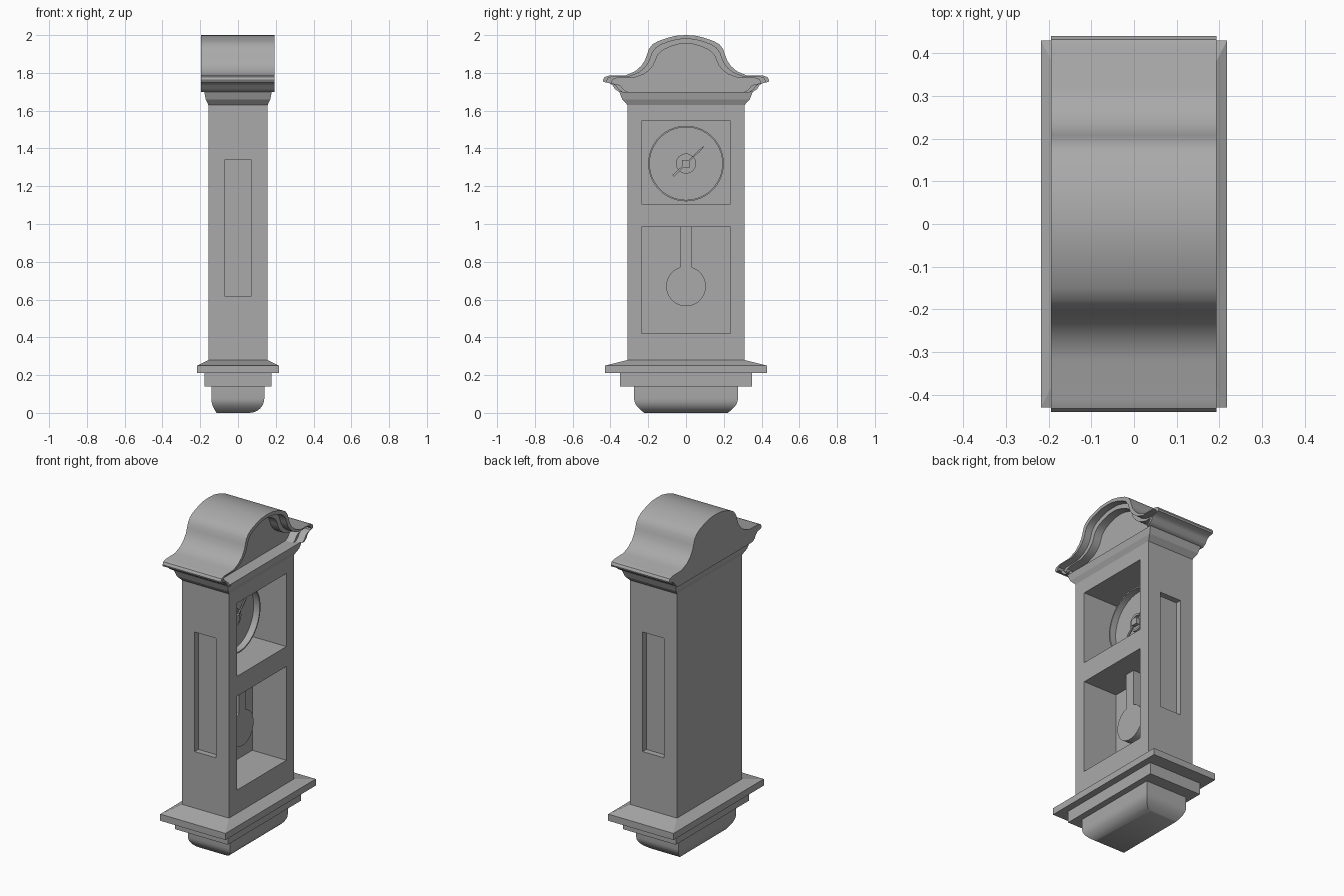
import bpy, bmesh, math
from mathutils import Matrix, Vector

cube = bpy.data.objects.get("Cube")
if cube:
    bpy.data.objects.remove(cube, do_unlink=True)

grey = bpy.data.materials.new("plain grey")
grey.use_nodes = True
COLOR = (0.4, 0.4, 0.4, 1)
grey.diffuse_color = COLOR
grey.node_tree.nodes["Principled BSDF"].inputs["Base Color"].default_value = COLOR


def finish(bm, name, smooth=None):
    """Turn a bmesh into a named object, optionally smooth by angle."""
    bmesh.ops.recalc_face_normals(bm, faces=bm.faces)
    mesh = bpy.data.meshes.new(name)
    bm.to_mesh(mesh)
    bm.free()
    mesh.materials.append(grey)
    ob = bpy.data.objects.new(name, mesh)
    bpy.context.collection.objects.link(ob)
    bpy.ops.object.select_all(action='DESELECT')
    ob.select_set(True)
    bpy.context.view_layer.objects.active = ob
    if smooth:
        bpy.ops.object.shade_smooth_by_angle(angle=math.radians(smooth))
    return ob


def bridge(bm, a, b, closed=True):
    n = len(a)
    for i in range(n if closed else n - 1):
        j = (i + 1) % n
        bm.faces.new((a[i], a[j], b[j], b[i]))


def loft(name, rings, smooth=None):
    """Stack of rectangles, each (x_min, x_max, half_y, z)."""
    bm = bmesh.new()
    loops = [[bm.verts.new(p) for p in ((a, -y, z), (b, -y, z), (b, y, z), (a, y, z))]
             for a, b, y, z in rings]
    for a, b in zip(loops, loops[1:]):
        bridge(bm, a, b)
    bm.faces.new(loops[0])
    bm.faces.new(loops[-1])
    return finish(bm, name, smooth)


def box(name, x0, x1, y0, y1, z0, z1):
    bm = bmesh.new()
    size = Vector((x1 - x0, y1 - y0, z1 - z0))
    mid = Vector((x0 + x1, y0 + y1, z0 + z1)) / 2
    bmesh.ops.create_cube(bm, size=1, matrix=Matrix.Translation(mid) @ Matrix.Diagonal(size).to_4x4())
    return finish(bm, name)


def turned(name, profile, z, segments=64):
    """Disc turned about the x axis from (radius, x) pairs; both ends capped."""
    bm = bmesh.new()
    loops = [[bm.verts.new((x, r * math.cos(2 * math.pi * i / segments),
                            z + r * math.sin(2 * math.pi * i / segments)))
              for i in range(segments)] for r, x in profile]
    for a, b in zip(loops, loops[1:]):
        bridge(bm, a, b)
    bm.faces.new(loops[0])
    bm.faces.new(loops[-1])
    return finish(bm, name, 30)


def plate(name, outline, x0, x1, smooth=None):
    """Outline of (y, z) points extruded along x."""
    bm = bmesh.new()
    a, b = [[bm.verts.new((x, y, z)) for y, z in outline] for x in (x0, x1)]
    bridge(bm, a, b)
    bm.faces.new(a)
    bm.faces.new(b)
    return finish(bm, name, smooth)


# Case with two deep front openings and a shallow panel in each side
HX, HY = 0.157, 0.31
BACK = -0.07
case = box("case", -HX, HX, -HY, HY, 0.28, 1.63)
cutters = [box("dial_opening", BACK, 0.3, -0.236, 0.236, 1.105, 1.545),
           box("pendulum_opening", BACK, 0.3, -0.236, 0.236, 0.42, 0.985)]
for s in (-1, 1):
    y0, y1 = sorted((s * (HY - 0.035), s * 0.4))
    cutters.append(box("side_panel_cutter", -0.072, 0.072, y0, y1, 0.62, 1.34))
for cutter in cutters:
    cutter.hide_render = True
    mod = case.modifiers.new("cut", 'BOOLEAN')
    mod.operation = 'DIFFERENCE'
    mod.solver = 'EXACT'
    mod.object = cutter
    bpy.context.view_layer.objects.active = case
    bpy.ops.object.modifier_apply(modifier=mod.name)
    bpy.data.objects.remove(cutter, do_unlink=True)


def tier(scale, z):
    return (-HX * scale, HX * scale, HY * scale, z)


# Mouldings above and below the case
loft("neck_moulding", [tier(1, 1.63), tier(1.09, 1.66), tier(1.14, 1.7)])
loft("base_slab", [tier(1.385, 0.21), tier(1.385, 0.25), tier(1, 0.28)])
loft("base_step", [tier(1.125, 0.14), tier(1.125, 0.21)])

# Foot: rounded at the front, gently curved in at the back and ends
foot = [(-0.141, 0.139, 0.275, 0.14)]
for i in range(9):
    t = i / 8 * math.pi / 2
    drop, pull = math.sin(t), 1 - math.cos(t)
    foot.append((-0.141 + 0.028 * drop ** 2, 0.139 - 0.08 * pull,
                 0.275 - 0.055 * drop ** 2, 0.075 * (1 - drop)))
loft("foot", foot, 35)

# Hood: arched outline with a stepped, recessed front
HOOD_Z, TOP = 1.7, 2.0
half = [(0, 2.0), (0.05, 1.997), (0.1, 1.985), (0.15, 1.967), (0.178, 1.95), (0.197, 1.925),
        (0.207, 1.895), (0.218, 1.865), (0.238, 1.836), (0.27, 1.808), (0.32, 1.787),
        (0.41, 1.785), (0.432, 1.777), (0.44, 1.762), (0.437, 1.752), (0.405, 1.746),
        (0.388, 1.734), (0.376, 1.714), (0.355, 1.7)]


def hood_path(inset):
    pts = [(y - inset * min(1, y / 0.17),
            HOOD_Z + (z - HOOD_Z) * (1 - inset / (TOP - HOOD_Z))) for y, z in half]
    return pts[::-1] + [(-y, z) for y, z in pts[1:]]


bm = bmesh.new()
section = [(0, -0.195), (0, 0.193), (0.02, 0.193), (0.02, 0.15), (0.045, 0.15), (0.045, 0.1)]
paths = [[bm.verts.new((x, y, z)) for y, z in hood_path(d)] for d, x in section]
for a, b in zip(paths, paths[1:]):
    bridge(bm, a, b, closed=False)
bm.faces.new(paths[0])
bm.faces.new(paths[-1])
bm.faces.new([p[0] for p in paths] + [p[-1] for p in reversed(paths)])
finish(bm, "hood", 35)

# Dial with a raised rim, hub and hand
DIAL_Z = 1.32
turned("dial", [(0.2, BACK), (0.2, 0.01), (0.192, 0.01), (0.192, -0.03)], DIAL_Z)
turned("hub_ring", [(0.053, -0.03), (0.053, -0.015), (0.04, -0.015), (0.04, -0.022)], DIAL_Z, 32)
box("hub_pin", -0.03, 0.0, -0.02, 0.02, DIAL_Z - 0.02, DIAL_Z + 0.02)
along, across = Vector((0.72, 0.69)), Vector((-0.69, 0.72))
hand = []
for u, v in ((-0.095, 0.006), (0.06, 0.003), (0.09, 0.006), (0.13, 0.002)):
    hand.append((u, v))
hand = hand + [(u, -v) for u, v in reversed(hand)]
plate("hand", [tuple(along * u + across * v + Vector((0, DIAL_Z))) for u, v in hand], -0.014, -0.007)

# Pendulum: rod and bob in one outline
R, W, BOB_Z = 0.105, 0.032, 0.67
start = math.acos(W / R)
sweep = math.pi + 2 * start
outline = [(W, 0.985)]
for i in range(49):
    a = start - sweep * i / 48
    outline.append((R * math.cos(a), BOB_Z + R * math.sin(a)))
outline.append((-W, 0.985))
plate("pendulum", outline, -0.02, 0.03, 30)
